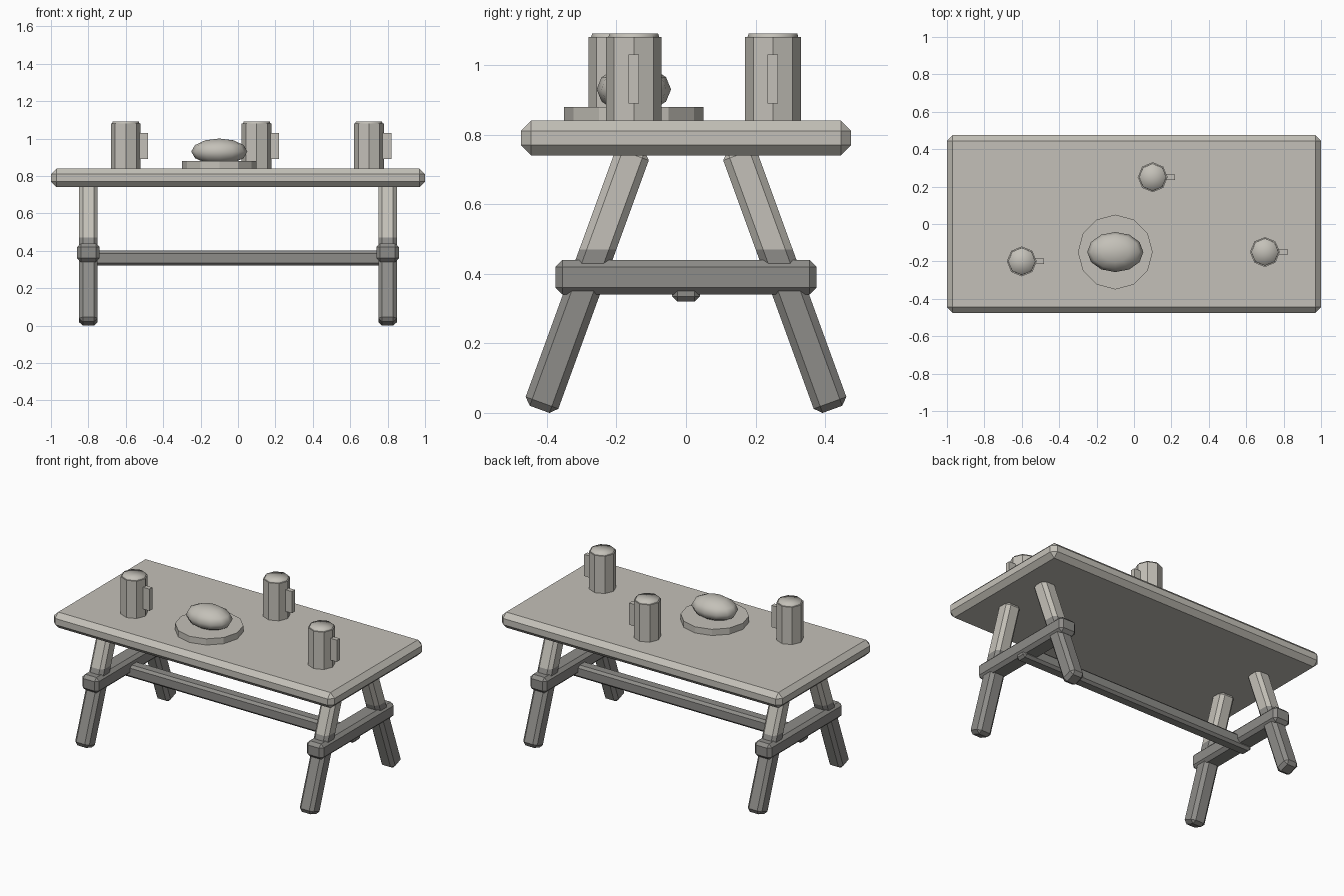
import bpy, bmesh, math
from mathutils import Matrix

if "Cube" in bpy.data.objects:
    bpy.data.objects.remove(bpy.data.objects["Cube"])


def material(name, rgb):
    m = bpy.data.materials.new(name)
    m.diffuse_color = (*rgb, 1.0)
    m.use_nodes = True
    m.node_tree.nodes["Principled BSDF"].inputs["Base Color"].default_value = m.diffuse_color
    return m


LIGHT = material("light warm grey", (0.55, 0.53, 0.48))
DARK = material("dark grey", (0.27, 0.265, 0.25))


def finish(bm, name, mats):
    me = bpy.data.meshes.new(name)
    bm.to_mesh(me)
    bm.free()
    for m in mats:
        me.materials.append(m)
    ob = bpy.data.objects.new(name, me)
    bpy.context.scene.collection.objects.link(ob)
    return ob


def box(name, size, loc, bevel=0.0, tilt=0.0, mat=LIGHT, split=None):
    """Chamfered box; split = height below which faces are dark."""
    bm = bmesh.new()
    bmesh.ops.create_cube(bm, size=1.0, matrix=Matrix.Diagonal((*size, 1)))
    if bevel:
        bmesh.ops.bevel(bm, geom=bm.edges[:], offset=bevel, segments=1,
                        profile=0.5, affect='EDGES')
    bmesh.ops.transform(bm, verts=bm.verts[:],
                        matrix=Matrix.Translation(loc) @ Matrix.Rotation(tilt, 4, 'X'))
    mats = [mat]
    if split is not None:
        mats = [LIGHT, DARK]
        bmesh.ops.bisect_plane(bm, geom=bm.verts[:] + bm.edges[:] + bm.faces[:],
                               plane_co=(0, 0, split), plane_no=(0, 0, 1))
        for f in bm.faces:
            f.material_index = int(f.calc_center_median().z < split)
    return finish(bm, name, mats)


def drum(name, sides, r1, r2, loc, z0, z1, smooth=False):
    """Upright prism from z0 to z1; first vertex lies on an axis."""
    bm = bmesh.new()
    bmesh.ops.create_cone(bm, cap_ends=True, cap_tris=smooth, segments=sides,
                          radius1=r1, radius2=r2, depth=z1 - z0,
                          matrix=Matrix.Translation((loc[0], loc[1], (z0 + z1) / 2)))
    for f in bm.faces:
        f.smooth = smooth
    return finish(bm, name, [LIGHT])


# Table top
box("table_top", (2.0, 0.95, 0.10), (0, 0, 0.79), 0.03)

# Trestles: splayed legs and cross bars
for sx, side in ((-1, "left"), (1, "right")):
    for sy, end in ((-1, "front"), (1, "back")):
        box(f"{end}_{side}_leg", (0.10, 0.10, 0.80), (0.8 * sx, 0.284 * sy, 0.386),
            0.02, math.radians(20) * sy, split=0.47)
    box(f"{side}_cross_bar", (0.12, 0.75, 0.10), (0.8 * sx, 0, 0.39), 0.02, mat=DARK)

# Long stretcher between trestles
box("stretcher", (1.7, 0.08, 0.08), (0, 0, 0.36), 0.015, mat=DARK)

# Plate and loaf
drum("plate", 12, 0.2, 0.2, (-0.1, -0.15), 0.835, 0.88)
bm = bmesh.new()
bmesh.ops.create_uvsphere(bm, u_segments=12, v_segments=6, radius=1.0,
                          matrix=Matrix.Translation((-0.1, -0.15, 0.93))
                          @ Matrix.Diagonal((0.15, 0.107, 0.07, 1)))
for f in bm.faces:
    f.smooth = True
finish(bm, "bread_loaf", [LIGHT])

# Mugs with foam and handle
for i, (x, y) in enumerate(((-0.6, -0.2), (0.1, 0.25), (0.7, -0.15)), 1):
    drum(f"mug_{i}", 8, 0.08, 0.08, (x, y), 0.835, 1.08)
    drum(f"mug_foam_{i}", 8, 0.076, 0.07, (x, y), 1.07, 1.09, smooth=True)
    box(f"mug_handle_{i}", (0.06, 0.03, 0.14), (x + 0.09, y, 0.96))
